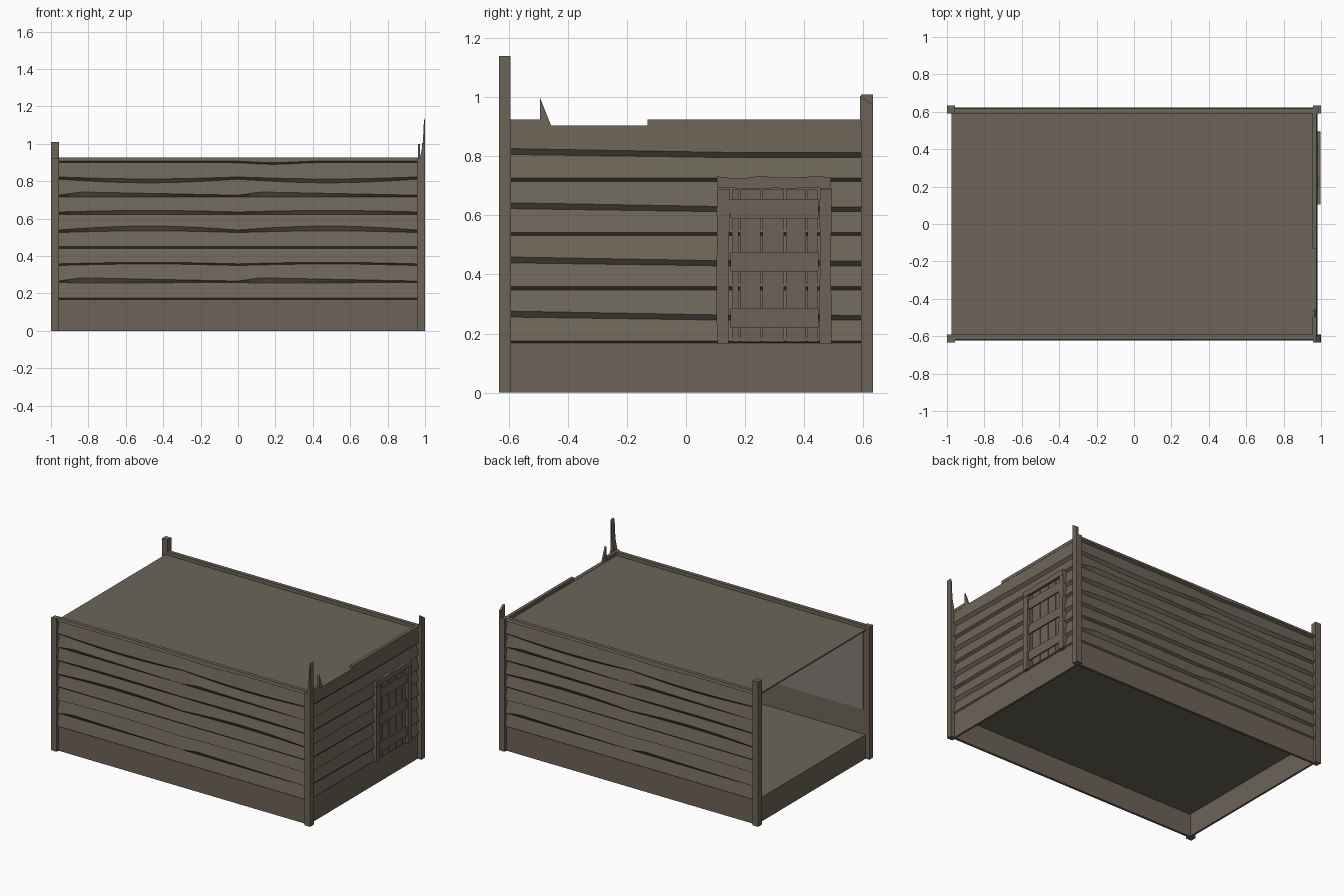
import bpy, bmesh, math, random

if "Cube" in bpy.data.objects:
    bpy.data.objects.remove(bpy.data.objects["Cube"])

random.seed(4)


def srgb(name, r, g, b):
    m = bpy.data.materials.new(name)
    lin = [((c / 255 + 0.055) / 1.055) ** 2.4 for c in (r, g, b)]
    m.diffuse_color = (*lin, 1)
    m.use_nodes = True
    m.node_tree.nodes["Principled BSDF"].inputs["Base Color"].default_value = m.diffuse_color
    return m


TIMBER = srgb("weathered timber", 108, 99, 87)
SIDING = srgb("siding timber", 108, 101, 88)
LINING = srgb("pale lining", 130, 126, 120)


def finish(name, bm, mat):
    bmesh.ops.recalc_face_normals(bm, faces=bm.faces)
    me = bpy.data.meshes.new(name)
    bm.to_mesh(me)
    bm.free()
    me.materials.append(mat)
    ob = bpy.data.objects.new(name, me)
    bpy.context.collection.objects.link(ob)
    return ob


def prism(name, mat, pts, axis, a, b):
    """Extrude a 2D outline along an axis: 'x' uses (y,z), 'y' uses (x,z)."""
    place = {"x": lambda p, d: (d, p[0], p[1]), "y": lambda p, d: (p[0], d, p[1])}[axis]
    bm = bmesh.new()
    lo = [bm.verts.new(place(p, a)) for p in pts]
    hi = [bm.verts.new(place(p, b)) for p in pts]
    bm.faces.new(lo)
    bm.faces.new(hi)
    n = len(pts)
    for i in range(n):
        j = (i + 1) % n
        bm.faces.new((lo[i], lo[j], hi[j], hi[i]))
    return finish(name, bm, mat)


def box(name, mat, x0, x1, y0, y1, z0, z1):
    return prism(name, mat, [(y0, z0), (y1, z0), (y1, z1), (y0, z1)], "x", x0, x1)


def siding(name, place, s0, s1, cols, courses, gap, top, depth=0.018):
    """Lapped boards: each course leans out to a lower lip with a slanted underside."""
    bm = bmesh.new()
    rings = []
    for i in range(cols + 1):
        s = s0 + (s1 - s0) * i / cols
        loop = [(-0.012, courses[0] - 0.005)]
        for k, z in enumerate(courses):
            mid, thick = gap(k, i / cols)
            loop += [(0, z + mid - thick / 2), (depth, z + mid + thick / 2)]
        loop += [(depth * 0.75, top), (-0.012, top)]
        rings.append([bm.verts.new(place(s, o, z)) for o, z in loop])
    n = len(rings[0])
    for a, b in zip(rings, rings[1:]):
        for i in range(n):
            j = (i + 1) % n
            bm.faces.new((a[i], a[j], b[j], b[i]))
    bm.faces.new(rings[0])
    bm.faces.new(rings[-1])
    return finish(name, bm, SIDING)


def long_gap(k, t):
    """Warp of each gap on the long walls; the pattern repeats on both halves."""
    u = (t * 2) % 1.0 if t < 1 else 1.0
    bow = math.sin(math.pi * u)
    if k in (1, 6):
        w = u / 0.125 if u < 0.125 else (1 - u) / 0.875
        return 0.008 * w, 0.009 + 0.018 * w
    if k == 2:
        return 0.008 * bow, 0.009
    if k == 4:
        return -0.005 + 0.015 * bow, 0.014 + 0.012 * bow
    if k == 5:
        return 0.003 * bow, 0.013 + 0.010 * bow
    if k == 7:
        return 0.004 - 0.015 * bow, 0.012 + 0.009 * bow
    if k == 8:
        return -0.010 * math.exp(-((t - 0.6) / 0.08) ** 2), 0.009
    return 0, 0.013 if k == 3 else 0.010


def end_gap(k, t):
    """On the end wall every second gap is wide and sinks a little."""
    if k % 2:
        return 0.004 - 0.012 * min(1, t * 1.6), 0.020 - 0.004 * t
    return 0, 0.011


LEVELS = [0.17 + 0.0918 * k for k in range(9)]

# Wall cladding
siding("front_siding", lambda s, o, z: (s, -0.604 - o, z), -0.96, 0.96, 32, LEVELS, long_gap, 0.927)
siding("back_siding", lambda s, o, z: (-s, 0.604 + o, z), -0.96, 0.96, 32, LEVELS, long_gap, 0.927)
siding("right_siding", lambda s, o, z: (0.962 + o, s, z), -0.6, 0.6, 12, LEVELS[:8], end_gap, 0.905)

# Broken top board of the end wall
box("right_rim_short", SIDING, 0.955, 0.977, -0.6, -0.495, 0.903, 0.925)
box("right_rim_long", SIDING, 0.955, 0.977, -0.13, 0.6, 0.903, 0.925)
prism("rim_splinter", SIDING, [(-0.495, 0.90), (-0.455, 0.90), (-0.495, 1.0)], "x", 0.962, 0.974)

# Base skirt on four sides, floor and flat roof
for s, side in ((-1, "front"), (1, "back")):
    box(side + "_skirt", TIMBER, -0.97, 0.97, *sorted((s * 0.595, s * 0.612)), 0.0, 0.168)
for s, side in ((-1, "left"), (1, "right")):
    box(side + "_skirt", TIMBER, *sorted((s * 0.958, s * 0.972)), -0.6, 0.6, 0.0, 0.168)
box("floor", SIDING, -0.965, 0.96, -0.6, 0.6, 0.158, 0.168)
box("roof", SIDING, -0.975, 0.965, -0.598, 0.598, 0.893, 0.903)

# Pale inner lining above a plain lower band
for s, side in ((-1, "front"), (1, "back")):
    box(side + "_lining", LINING, -0.955, 0.95, *sorted((s * 0.588, s * 0.593)), 0.34, 0.893)
box("right_lining", LINING, 0.945, 0.95, -0.588, 0.588, 0.34, 0.893)

# Corner posts
for name, sx, sy, top in (("front_left_post", -1, -1, 0.925), ("back_left_post", -1, 1, 1.01),
                          ("front_right_post", 1, -1, 0.925), ("back_right_post", 1, 1, 0.925)):
    box(name, TIMBER, *sorted((sx * 0.957, sx * 1.0)), *sorted((sy * 0.592, sy * 0.633)), 0, top)

# Splintered post tops
prism("front_right_splinter", TIMBER,
      [(0.972, 0.92), (1.0, 0.92), (1.0, 1.14), (0.994, 1.12), (0.988, 1.0)], "y", -0.633, -0.594)
prism("back_right_splinter", TIMBER,
      [(0.59, 0.92), (0.633, 0.92), (0.633, 0.975), (0.59, 1.005)], "x", 0.985, 1.0)


def ragged(a, b, count, fixed, amount):
    return [(a + (b - a) * i / count, fixed + random.uniform(-amount, amount)) for i in range(count + 1)]


# Door frame with ragged edges
for name, y0, y1 in (("door_jamb_near", 0.105, 0.147), ("door_jamb_far", 0.453, 0.491)):
    right = [(y, z) for z, y in ragged(0.165, 0.69, 7, y1, 0.004)]
    left = [(y, z) for z, y in ragged(0.69, 0.165, 7, y0, 0.002)]
    prism(name, TIMBER, right + left, "x", 0.955, 0.996)
prism("door_lintel", TIMBER,
      ragged(0.105, 0.491, 8, 0.691, 0.002) + ragged(0.491, 0.105, 8, 0.731, 0.005), "x", 0.955, 0.996)

# Door boards and cross battens
edges = [0.152, 0.18, 0.256, 0.335, 0.409, 0.448]
for i, (a, b) in enumerate(zip(edges, edges[1:])):
    box(f"door_board_{i + 1}", TIMBER, 0.958, 0.983, a + 0.003, b - 0.003, 0.172, 0.688)
for i, z in enumerate((0.22, 0.41, 0.59)):
    box(f"door_batten_{i + 1}", TIMBER, 0.975, 0.991, 0.150, 0.448, z, z + 0.065)
